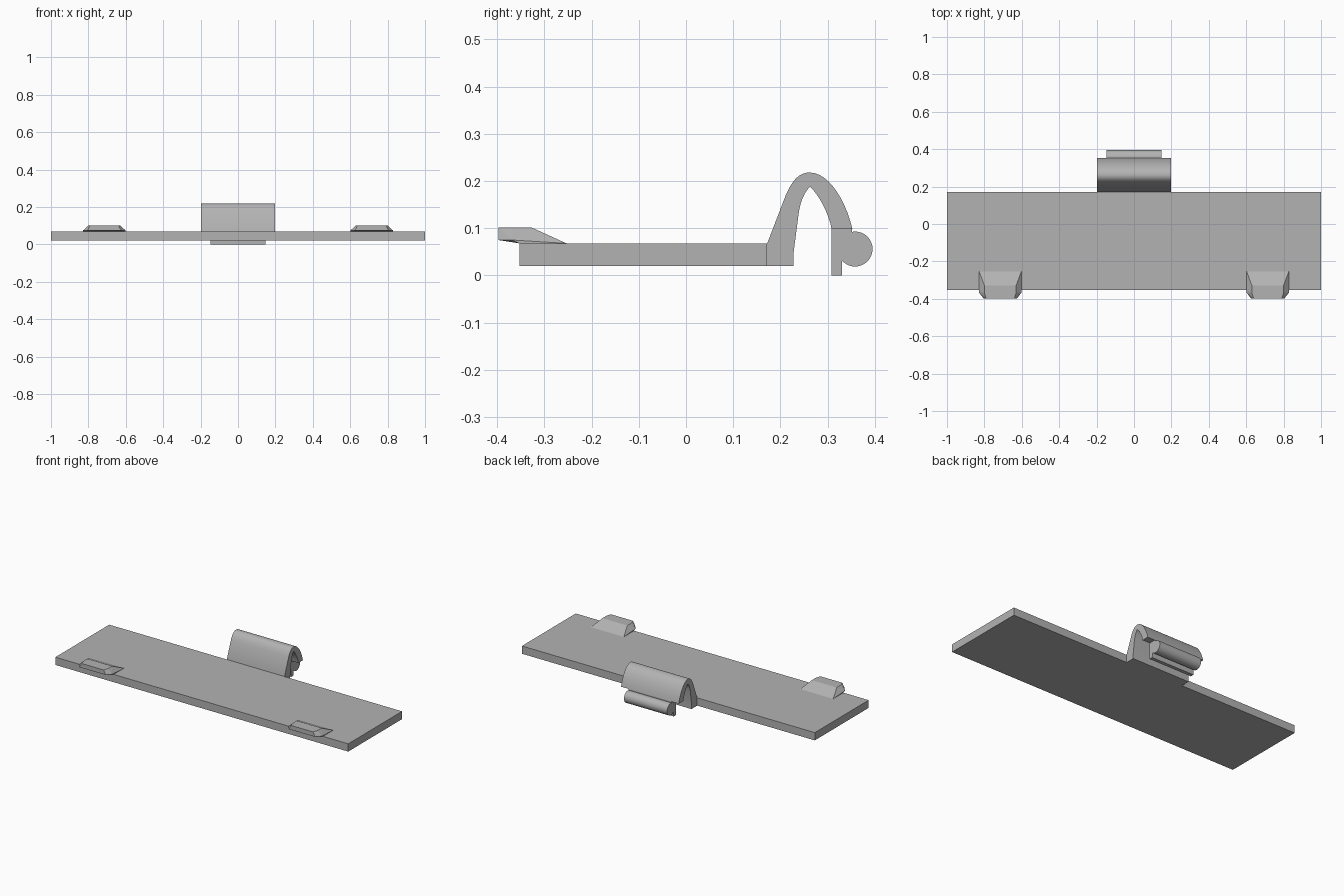
import bpy, bmesh, math
from mathutils import Vector
from mathutils.geometry import interpolate_bezier

cube = bpy.data.objects.get("Cube")
if cube:
    bpy.data.objects.remove(cube, do_unlink=True)

# Single grey plastic
GREY = (0.45, 0.45, 0.45, 1)
plastic = bpy.data.materials.new("grey_plastic")
plastic.use_nodes = True
plastic.diffuse_color = GREY
plastic.node_tree.nodes["Principled BSDF"].inputs["Base Color"].default_value = GREY


def finish(name, bm, smooth=False):
    bmesh.ops.recalc_face_normals(bm, faces=bm.faces[:])
    mesh = bpy.data.meshes.new(name)
    bm.to_mesh(mesh)
    bm.free()
    mesh.materials.append(plastic)
    obj = bpy.data.objects.new(name, mesh)
    bpy.context.collection.objects.link(obj)
    if smooth:
        bpy.ops.object.select_all(action='DESELECT')
        obj.select_set(True)
        bpy.context.view_layer.objects.active = obj
        bpy.ops.object.shade_smooth_by_angle(angle=math.radians(30))
    return obj


def extrude_profile(name, profile, half_width, smooth=False):
    """Extrude a (y, z) outline symmetrically along x."""
    bm = bmesh.new()
    face = bm.faces.new([bm.verts.new((-half_width, y, z)) for y, z in profile])
    moved = bmesh.ops.extrude_face_region(bm, geom=[face])["geom"]
    bmesh.ops.translate(bm, vec=(2 * half_width, 0, 0),
                        verts=[v for v in moved if isinstance(v, bmesh.types.BMVert)])
    return finish(name, bm, smooth)


def bezier(a, b, c, d, steps=12):
    return [(p.x, p.y) for p in interpolate_bezier(Vector(a), Vector(b), Vector(c), Vector(d), steps)]


# Flat cover plate
BOTTOM, TOP, FRONT, BACK = 0.02, 0.068, -0.353, 0.172
extrude_profile("cover_plate", [(FRONT, BOTTOM), (BACK, BOTTOM), (BACK, TOP), (FRONT, TOP)], 1.0)

# Springy arch of the latch
peak, inner_peak = (0.262, 0.218), (0.263, 0.188)
arch = [(BACK, BOTTOM), (BACK, TOP)]
arch += bezier((0.212, 0.172), (0.226, 0.203), (0.240, 0.218), peak)
arch += bezier(peak, (0.300, 0.218), (0.336, 0.165), (0.352, 0.1))[1:]
arch += bezier((0.308, 0.1), (0.302, 0.13), (0.285, 0.165), inner_peak)
arch += bezier(inner_peak, (0.253, 0.18), (0.243, 0.16), (0.239, 0.135), 6)[1:]
arch += [(0.228, 0.05), (0.228, BOTTOM)]
extrude_profile("latch_arch", arch, 0.197, smooth=True)

# Narrower latch tongue with a rounded grip bead
tongue = [(0.308, 0), (0.33, 0)]
for i in range(25):
    a = math.radians(-138 + 238 * i / 24)
    tongue.append((0.358 + 0.037 * math.cos(a), 0.056 + 0.037 * math.sin(a)))
tongue += [(0.352, 0.1), (0.308, 0.1)]
extrude_profile("latch_tongue", tongue, 0.147, smooth=True)

# Chamfered hooks on the front edge: (half width, y, z) corners
HOOK = [(0.113, -0.253, TOP), (0.113, FRONT, TOP), (0.113, -0.367, 0.075), (0.09, -0.397, 0.075),
        (0.085, -0.328, 0.102), (0.085, -0.367, 0.102), (0.075, -0.397, 0.102)]
for side, name in ((1, "left_hook"), (-1, "right_hook")):
    bm = bmesh.new()
    for w, y, z in HOOK:
        for s in (-1, 1):
            bm.verts.new((side * 0.715 + s * w, y, z))
    bmesh.ops.convex_hull(bm, input=bm.verts[:])
    bmesh.ops.dissolve_limit(bm, angle_limit=math.radians(1), verts=bm.verts[:], edges=bm.edges[:])
    finish(name, bm)
